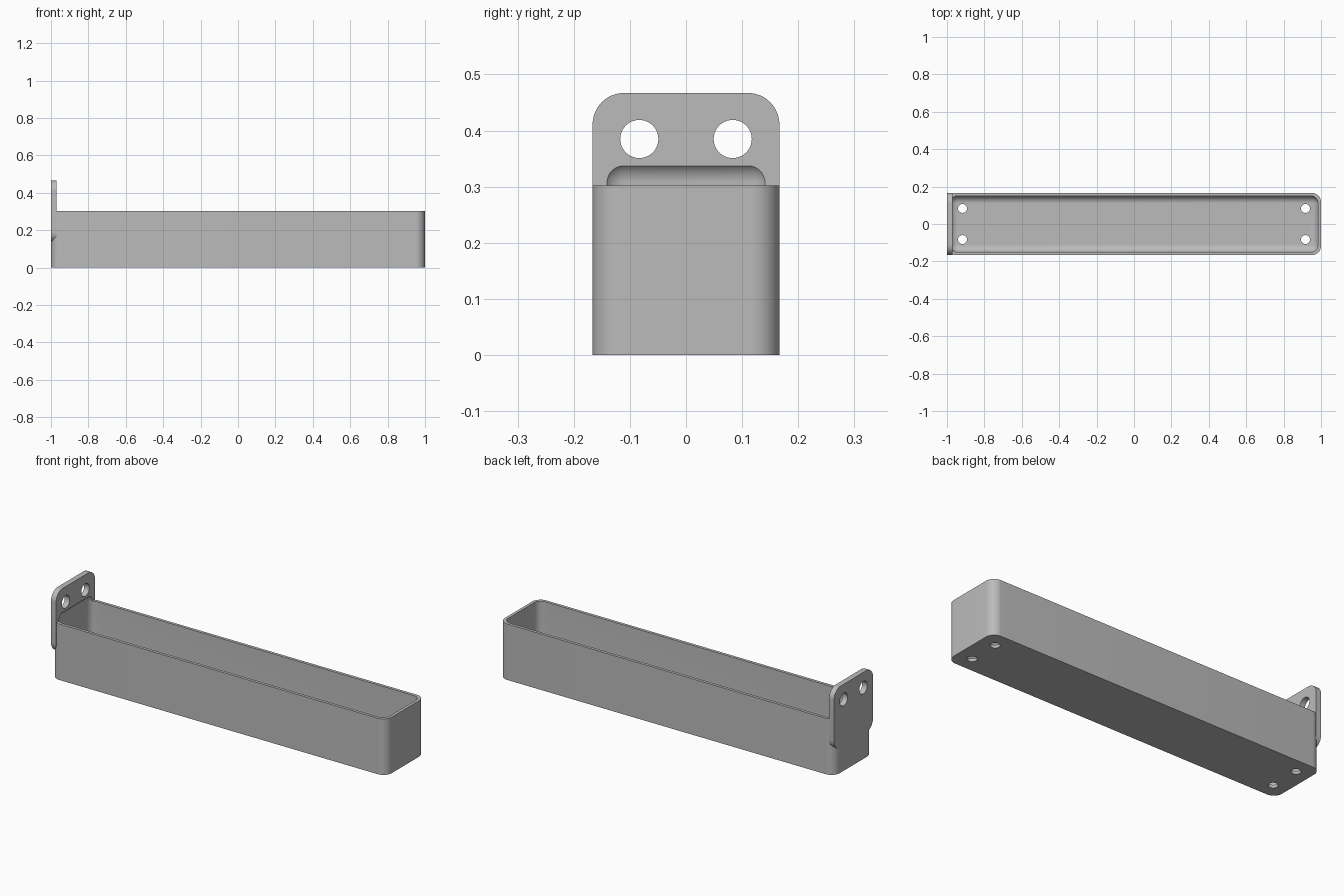
import bpy, bmesh, math
from mathutils import Matrix

old = bpy.data.objects.get("Cube")
if old:
    bpy.data.objects.remove(old, do_unlink=True)

W = 0.333          # tray width, also the side of the square mounting plate
H = 0.302          # tray height
WALL = 0.016
HOLE = W / 4       # hole offset from the centre line

grey = bpy.data.materials.new("plain grey")
grey.use_nodes = True
grey.diffuse_color = (0.5, 0.5, 0.5, 1)
grey.node_tree.nodes["Principled BSDF"].inputs["Base Color"].default_value = (0.5, 0.5, 0.5, 1)


def finish(name, bm):
    bmesh.ops.recalc_face_normals(bm, faces=bm.faces)
    mesh = bpy.data.meshes.new(name)
    bm.to_mesh(mesh)
    bm.free()
    mesh.materials.append(grey)
    obj = bpy.data.objects.new(name, mesh)
    bpy.context.collection.objects.link(obj)
    return obj


def rounded_box(name, low, high, radius, axis=None, segments=12):
    """Box with rounded edges; with an axis, only edges along it are rounded."""
    bm = bmesh.new()
    bmesh.ops.create_cube(bm, size=1)
    for v in bm.verts:
        for i in range(3):
            v.co[i] = (low[i] + high[i]) / 2 + v.co[i] * (high[i] - low[i])
    edges = [e for e in bm.edges if axis is None or
             abs(e.verts[0].co[axis] - e.verts[1].co[axis]) > 1e-4]
    bmesh.ops.bevel(bm, geom=edges, offset=radius, offset_type='OFFSET',
                    segments=segments, profile=0.5, affect='EDGES')
    return finish(name, bm)


def drill(name, centre, radius, along_x=False):
    bm = bmesh.new()
    bmesh.ops.create_cone(bm, cap_ends=True, segments=40, radius1=radius,
                          radius2=radius, depth=0.1)
    turn = Matrix.Rotation(math.pi / 2, 4, 'Y') if along_x else Matrix()
    bmesh.ops.transform(bm, matrix=Matrix.Translation(centre) @ turn, verts=bm.verts)
    return finish(name, bm)


def combine(target, tool, operation):
    """Apply a boolean and discard the tool object."""
    mod = target.modifiers.new(operation.title(), 'BOOLEAN')
    mod.operation = operation
    mod.solver = 'EXACT'
    mod.object = tool
    bpy.context.view_layer.objects.active = target
    bpy.ops.object.modifier_apply(modifier=mod.name)
    bpy.data.objects.remove(tool, do_unlink=True)


# Tray body and the upright mounting plate, flush with its end
tray = rounded_box("tray", (-1, -W / 2, 0), (1, W / 2, H), 0.05, axis=2)
plate = rounded_box("mounting_plate", (-1, -W / 2, 0.134), (-0.97, W / 2, 0.467),
                    0.056, axis=0)
combine(tray, plate, 'UNION')

# Cavity, whose rounded top also undercuts the plate
cavity = rounded_box("cavity", (-1 + WALL, -W / 2 + WALL, WALL),
                     (1 - WALL, W / 2 - WALL, 0.347), 0.04)
combine(tray, cavity, 'DIFFERENCE')

# Drain holes in the floor and screw holes in the plate
for side in (-1, 1):
    for end in (-1, 1):
        combine(tray, drill("drain_hole", (end * (1 - HOLE), side * HOLE, 0), 0.024),
                'DIFFERENCE')
    combine(tray, drill("screw_hole", (-0.985, side * HOLE, 0.385), 0.034, True),
            'DIFFERENCE')

# Smooth the rounded areas and keep the rims crisp
bpy.ops.object.select_all(action='DESELECT')
tray.select_set(True)
bpy.context.view_layer.objects.active = tray
bpy.ops.object.shade_smooth_by_angle(angle=math.radians(30))
